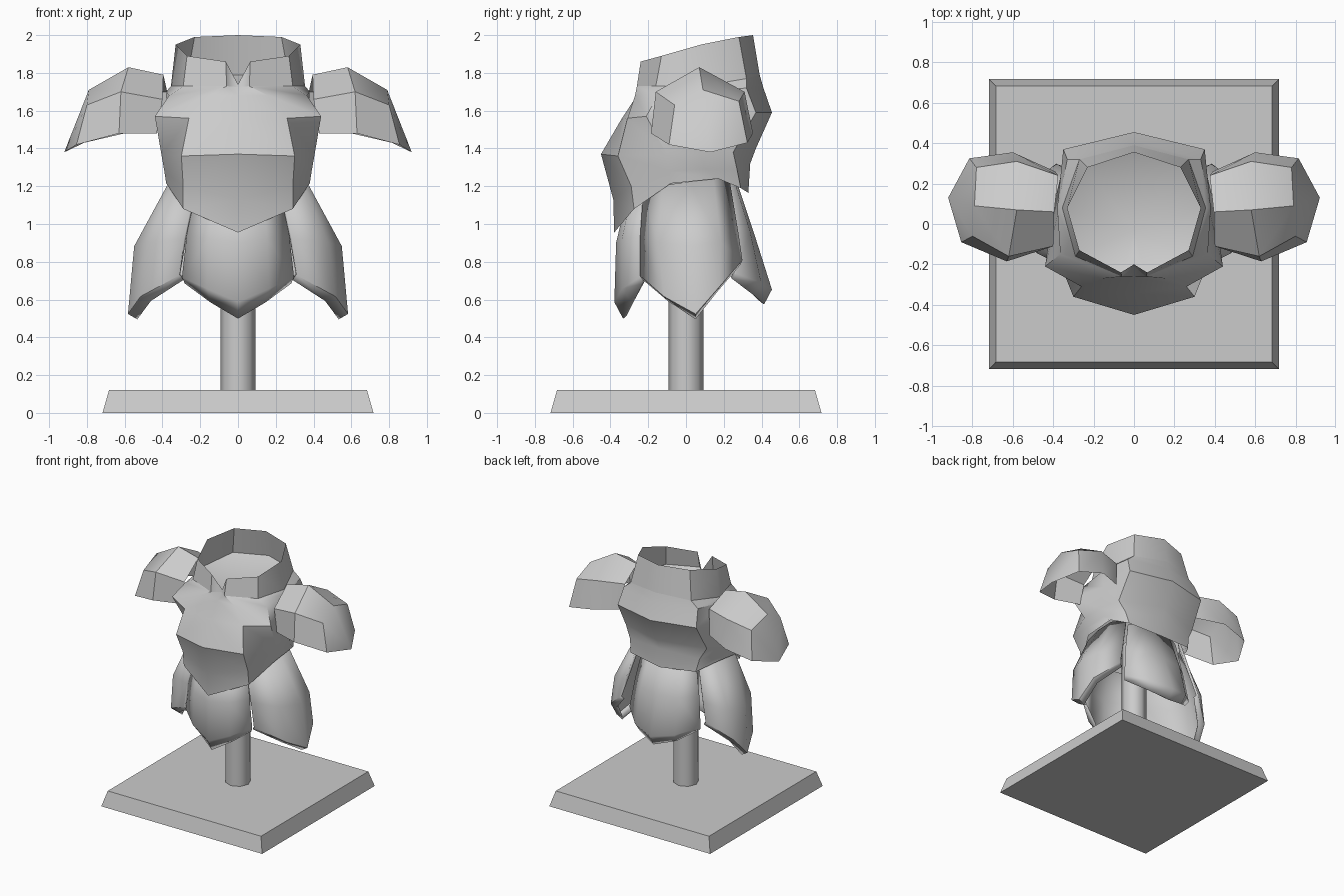
import bpy, bmesh, math


def sheet(name, rows, mirror=True, thick=0.0, tip=None, cap=None, angle=40):
    """Skin a sheet over rows of points; optional end point, start cap, mirror and thickness."""
    bm = bmesh.new()
    grid = [[bm.verts.new(p) for p in row] for row in rows]
    for a, b in zip(grid, grid[1:]):
        for i in range(len(a) - 1):
            bm.faces.new((a[i], b[i], b[i + 1], a[i + 1]))
    if tip:
        t = bm.verts.new(tip)
        last = grid[-1]
        for i in range(len(last) - 1):
            bm.faces.new((last[i], t, last[i + 1]))
    if cap:
        row, point = cap
        c = bm.verts.new(point)
        ring = grid[row]
        for i in range(len(ring) - 1):
            bm.faces.new((ring[i], ring[i + 1], c))
    me = bpy.data.meshes.new(name)
    bm.to_mesh(me)
    bm.free()
    ob = bpy.data.objects.new(name, me)
    bpy.context.collection.objects.link(ob)
    bpy.ops.object.select_all(action='DESELECT')
    ob.select_set(True)
    bpy.context.view_layer.objects.active = ob
    bpy.ops.object.shade_smooth_by_angle(angle=math.radians(angle))
    if mirror:
        m = ob.modifiers.new("mirror", 'MIRROR')
        m.use_clip = True
    if thick:
        s = ob.modifiers.new("thickness", 'SOLIDIFY')
        s.thickness = thick
        s.offset = 0
    return ob


# Square base with sloping sides
bpy.ops.mesh.primitive_cone_add(vertices=4, radius1=0.717 * math.sqrt(2),
                                radius2=0.683 * math.sqrt(2), depth=0.12,
                                location=(0, 0, 0.06), rotation=(0, 0, math.pi / 4))
bpy.context.object.name = "base"

# Post
bpy.ops.mesh.primitive_cylinder_add(vertices=8, radius=0.093, depth=1.1, location=(0, 0, 0.67))
bpy.context.object.name = "post"
bpy.ops.object.shade_smooth_by_angle(angle=math.radians(50))

# Collar: half ring from front notch round to the back
neck = [(0, -.21, 1.725), (.06, -.26, 1.73), (.29, -.16, 1.73),
        (.355, .08, 1.73), (.27, .32, 1.77), (0, .39, 1.79)]
sheet("collar", [
    [(0, -.20, 1.74), (.065, -.24, 1.86), (.27, -.13, 1.89),
     (.33, .08, 1.95), (.23, .28, 1.99), (0, .355, 2.0)],
    neck], cap=(1, (0, -.03, 1.6)))

# Breastplate with recessed arm openings
sheet("breastplate", [
    neck,
    [(0, -.26, 1.68), (.16, -.27, 1.68), (.365, -.15, 1.68),
     (.38, .08, 1.70), (.33, .32, 1.72), (0, .41, 1.72)],
    [(0, -.345, 1.55), (.26, -.31, 1.56), (.44, -.21, 1.57),
     (.37, .08, 1.57), (.35, .37, 1.59), (0, .455, 1.59)],
    [(0, -.45, 1.37), (.30, -.36, 1.36), (.405, -.10, 1.365),
     (.40, .08, 1.37), (.36, .25, 1.38), (0, .37, 1.40)],
    [(0, -.385, 1.13), (.29, -.29, 1.2), (.39, -.09, 1.28),
     (.39, .10, 1.29), (.31, .27, 1.29), (0, .34, 1.32)],
    [(0, -.38, .955), (.29, -.275, 1.08), (.38, -.08, 1.215),
     (.375, .17, 1.24), (.29, .29, 1.19), (0, .33, 1.165)]])

# Shoulder guards: arches from front to back, closing at the outer tip
sheet("shoulder_guard", [
    [(.43, -.12, 1.48), (.40, -.11, 1.66), (.395, .06, 1.79), (.375, .24, 1.70), (.39, .26, 1.50)],
    [(.63, -.185, 1.48), (.62, -.16, 1.70), (.58, .07, 1.83), (.58, .31, 1.70), (.60, .355, 1.48)],
    [(.855, -.09, 1.42), (.80, -.06, 1.63), (.79, .09, 1.71), (.78, .28, 1.65), (.815, .325, 1.43)]],
    tip=(.92, .13, 1.38))

# Skirt plates: front and back as mirrored halves, sides as whole plates
sheet("front_skirt_plate", [
    [(0, -.30, 1.15), (.13, -.28, 1.15), (.22, -.20, 1.15)],
    [(0, -.36, .90), (.15, -.33, .92), (.265, -.23, .94)],
    [(0, -.37, .59), (.16, -.33, .66), (.29, -.235, .72)],
    [(0, -.325, .505), (.14, -.28, .59), (.275, -.225, .69)]], thick=.02, angle=50)

sheet("back_skirt_plate", [
    [(0, .25, 1.25), (.13, .24, 1.25), (.23, .20, 1.23)],
    [(0, .35, .95), (.16, .33, .96), (.28, .23, .97)],
    [(0, .445, .655), (.17, .39, .69), (.31, .26, .74)],
    [(0, .405, .58), (.16, .35, .63), (.29, .24, .715)]], thick=.02, angle=50)

sheet("side_skirt_plate", [
    [(.23, -.22, 1.15), (.34, -.12, 1.2), (.355, .02, 1.22), (.34, .14, 1.24), (.26, .22, 1.25)],
    [(.28, -.235, .92), (.47, -.14, .90), (.54, .03, .88), (.50, .18, .90), (.34, .27, .95)],
    [(.31, -.235, .73), (.51, -.11, .62), (.575, .05, .53), (.54, .17, .67), (.38, .29, .81)],
    [(.29, -.22, .71), (.46, -.09, .60), (.53, .05, .505), (.50, .16, .65), (.36, .28, .79)]],
    thick=.02, angle=50)
